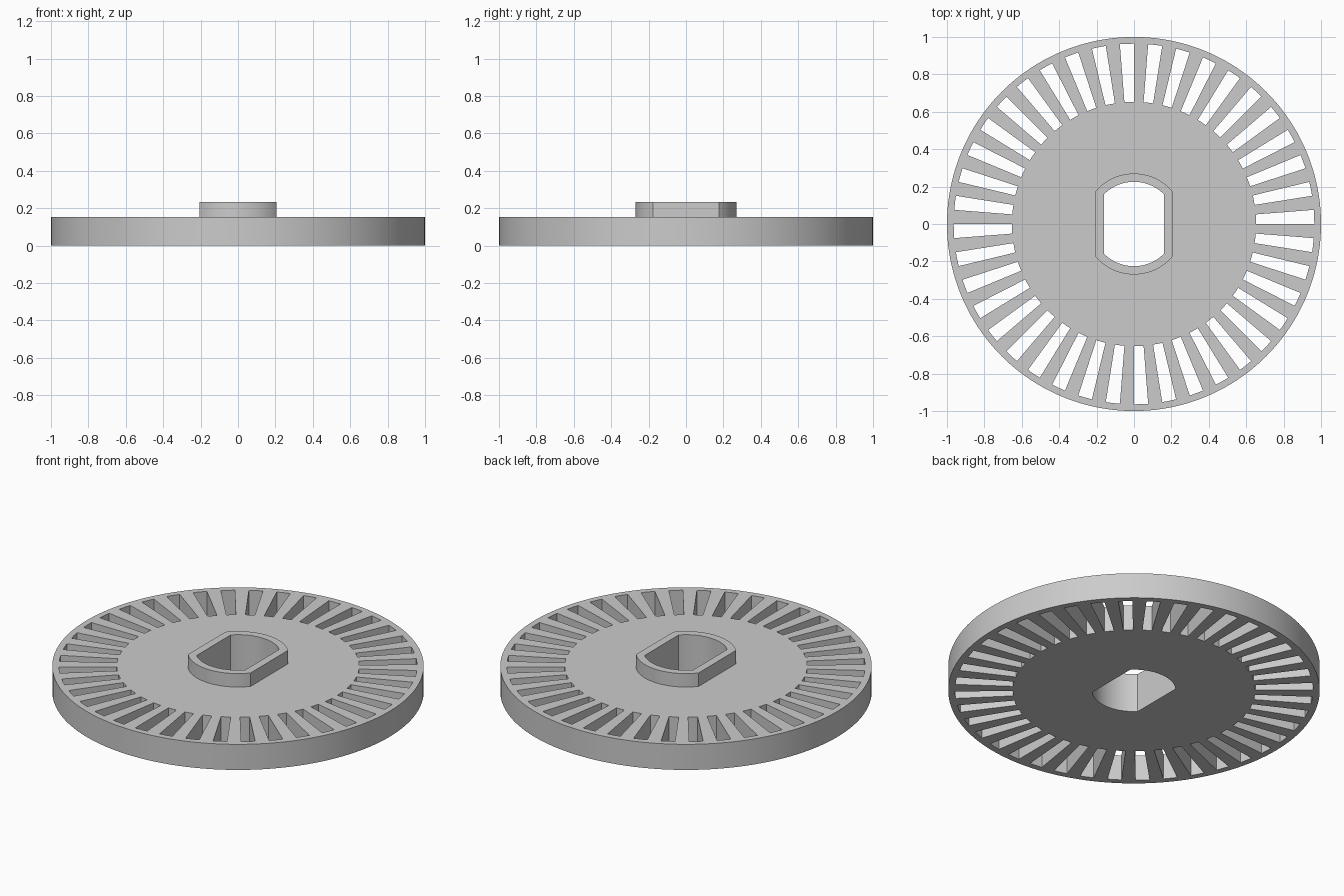
import bpy, bmesh, math
from math import cos, sin, tau

cube = bpy.data.objects.get("Cube")
if cube:
    bpy.data.objects.remove(cube, do_unlink=True)

SLOTS = 40
SEGS = SLOTS * 4          # two steps per slot, two per spoke
DISC_TOP, HUB_RISE = 0.152, 0.08


def circle(r):
    return lambda a: r


def double_d(r, flat):
    """Circle of radius r with flats at x = +-flat."""
    return lambda a: min(r, flat / max(abs(cos(a)), 1e-6))


def raise_faces(bm, faces, height):
    """Extrude faces upward and return the new top faces."""
    new = bmesh.ops.extrude_face_region(bm, geom=faces)["geom"]
    verts = [g for g in new if isinstance(g, bmesh.types.BMVert)]
    bmesh.ops.translate(bm, verts=verts, vec=(0, 0, height))
    return [g for g in new if isinstance(g, bmesh.types.BMFace)]


# Outlines from the shaft hole outward to the rim
outlines = [double_d(0.2255, 0.16), double_d(0.27, 0.2055),
            circle(0.653), circle(0.964), circle(1.0)]
HUB_BAND, SLOT_BAND = 0, 2

bm = bmesh.new()
rings = []
for outline in outlines:
    ring = []
    for j in range(SEGS):
        a = tau * j / SEGS
        ring.append(bm.verts.new((outline(a) * cos(a), outline(a) * sin(a), 0)))
    rings.append(ring)

# Flat plan of the disc, with the slots left open
band = bm.faces.layers.int.new("band")
for i in range(len(rings) - 1):
    for j in range(SEGS):
        if i == SLOT_BAND and (j // 2) % 2 == 0:
            continue
        k = (j + 1) % SEGS
        f = bm.faces.new((rings[i][j], rings[i + 1][j],
                          rings[i + 1][k], rings[i][k]))
        f[band] = i

# Disc thickness: keep the plan as the underside and raise a copy of it
plan = list(bm.faces)
underside = bmesh.ops.duplicate(bm, geom=plan + list(bm.edges) + list(bm.verts))
bottom = [g for g in underside["geom"] if isinstance(g, bmesh.types.BMFace)]
top = raise_faces(bm, plan, DISC_TOP)

# Raised hub collar around the shaft hole
raise_faces(bm, [f for f in top if f[band] == HUB_BAND], HUB_RISE)

# Close the underside to the walls
bmesh.ops.remove_doubles(bm, verts=list(bm.verts), dist=1e-5)
bmesh.ops.recalc_face_normals(bm, faces=list(bm.faces))

mesh = bpy.data.meshes.new("slotted_wheel")
bm.to_mesh(mesh)
bm.free()
wheel = bpy.data.objects.new("slotted_wheel", mesh)
bpy.context.collection.objects.link(wheel)

# Plain grey material
grey = bpy.data.materials.new("plain_grey")
grey.use_nodes = True
colour = (0.6, 0.6, 0.6, 1)
grey.diffuse_color = colour
grey.node_tree.nodes["Principled BSDF"].inputs["Base Color"].default_value = colour
mesh.materials.append(grey)

# Smooth curved walls, crisp corners
bpy.ops.object.select_all(action='DESELECT')
wheel.select_set(True)
bpy.context.view_layer.objects.active = wheel
bpy.ops.object.shade_smooth_by_angle(angle=math.radians(25))
